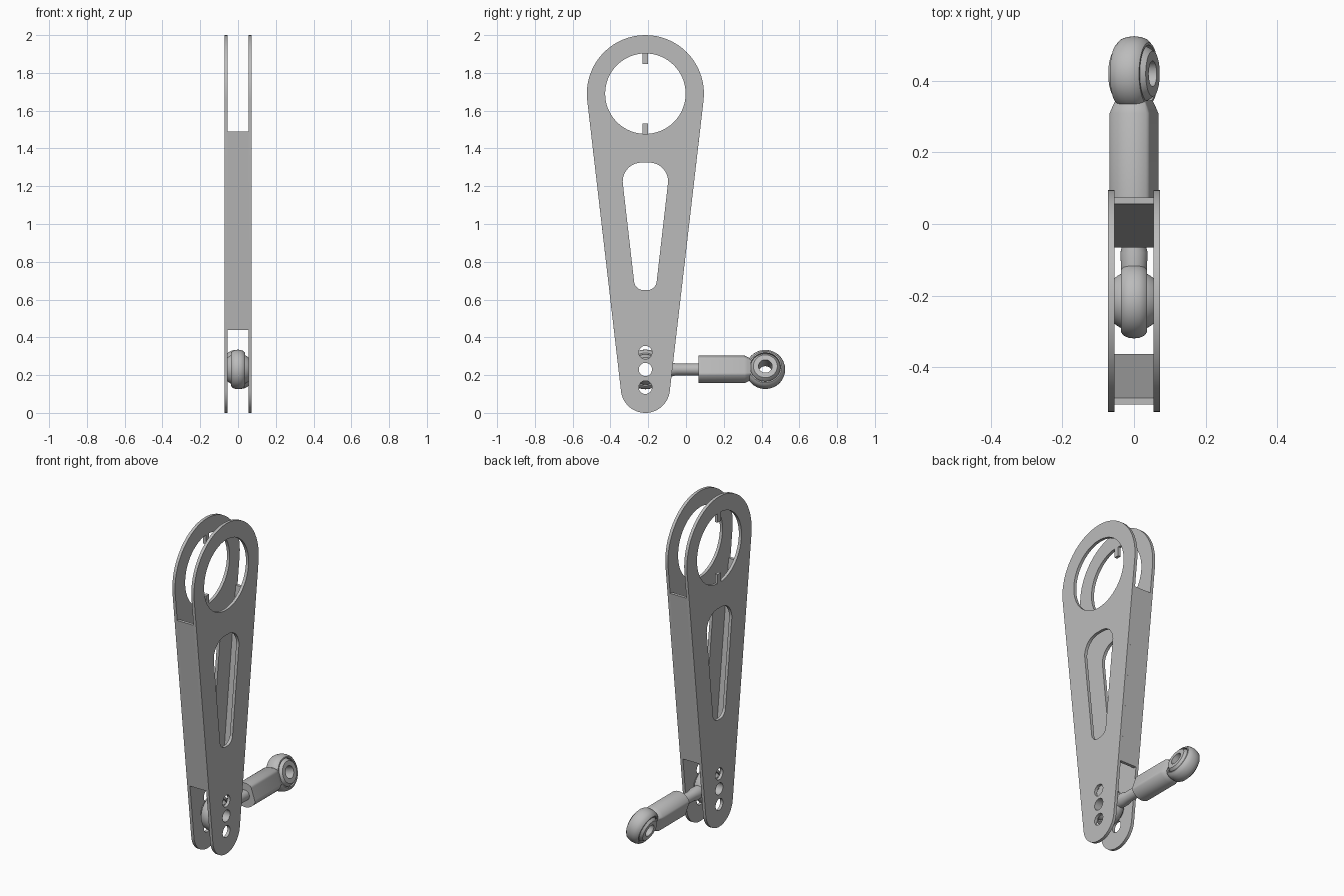
import bpy, bmesh, math
from mathutils import Matrix, Vector
from mathutils.geometry import convex_hull_2d

if "Cube" in bpy.data.objects:
    bpy.data.objects.remove(bpy.data.objects["Cube"])

grey = bpy.data.materials.new("plain grey")
grey.use_nodes = True
GREY = (0.5, 0.5, 0.5, 1)
grey.diffuse_color = GREY
grey.node_tree.nodes["Principled BSDF"].inputs["Base Color"].default_value = GREY

ARM_Y = -0.215            # centre line of the lever arm
TOP_Z, TOP_R = 1.69, 0.31
LOW_Z, LOW_R = 0.13, 0.13
HALF_X, PLATE = 0.0725, 0.018
ROD_Z, EYE_Y = 0.23, 0.42
TWIST = Matrix.Rotation(math.radians(-18), 4, 'Y')


def finish(name, bm, matrix=Matrix()):
    bmesh.ops.remove_doubles(bm, verts=bm.verts, dist=1e-5)
    bmesh.ops.recalc_face_normals(bm, faces=bm.faces)
    me = bpy.data.meshes.new(name)
    bm.to_mesh(me)
    bm.free()
    me.transform(matrix)
    me.materials.clear()
    me.materials.append(grey)
    me.shade_smooth()
    me.set_sharp_from_angle(angle=math.radians(30))
    obj = bpy.data.objects.new(name, me)
    bpy.context.scene.collection.objects.link(obj)
    return obj


def arc(y, z, r, a0=0, a1=360, n=64):
    full = a1 - a0 == 360
    angles = [math.radians(a0 + (a1 - a0) * i / (n if full else n - 1)) for i in range(n)]
    return [Vector((y + r * math.cos(a), z + r * math.sin(a))) for a in angles]


def hull(*circles):
    pts = [p for c in circles for p in arc(*c)]
    return [pts[i] for i in convex_hull_2d(pts)]


def slab(name, loops, x0, x1):
    """Extrude y-z outlines (first outer, rest holes) from x0 to x1."""
    curve = bpy.data.curves.new(name + "_outline", 'CURVE')
    curve.dimensions = '2D'
    curve.fill_mode = 'BOTH'
    curve.extrude = (x1 - x0) / 2
    for loop in loops:
        sp = curve.splines.new('POLY')
        sp.points.add(len(loop) - 1)
        for pt, co in zip(sp.points, loop):
            pt.co = (co[0], co[1], 0, 1)
        sp.use_cyclic_u = True
    tmp = bpy.data.objects.new(name + "_outline", curve)
    me = bpy.data.meshes.new_from_object(tmp)
    bm = bmesh.new()
    bm.from_mesh(me)
    bpy.data.objects.remove(tmp)
    bpy.data.curves.remove(curve)
    bpy.data.meshes.remove(me)
    # local x, y, z become world y, z, x
    to_world = Matrix(((0, 0, 1, (x0 + x1) / 2), (1, 0, 0, 0), (0, 1, 0, 0), (0, 0, 0, 1)))
    return finish(name, bm, to_world)


def lathe(name, profile, matrix, closed=False, limit=None):
    """Spin (along, radius) points about local x; limit(along) flattens the sides."""
    bm = bmesh.new()
    vs = [bm.verts.new((a, 0, r)) for a, r in profile]
    pairs = list(zip(vs, vs[1:])) + ([(vs[-1], vs[0])] if closed else [])
    edges = [bm.edges.new(p) for p in pairs]
    bmesh.ops.spin(bm, geom=vs + edges, cent=(0, 0, 0), axis=(1, 0, 0),
                   angle=math.tau, steps=64)
    if limit:
        for v in bm.verts:
            w = limit(v.co.x)
            v.co.y = max(-w, min(w, v.co.y))
    return finish(name, bm, matrix)


# Side plates with bearing opening, lightening slot and three pin holes
outline = hull((ARM_Y, TOP_Z, TOP_R), (ARM_Y, LOW_Z, LOW_R))
slot = hull((ARM_Y - 0.02, 1.225, 0.1), (ARM_Y + 0.02, 1.225, 0.1),
            (ARM_Y - 0.01, 0.7, 0.05), (ARM_Y + 0.01, 0.7, 0.05))
pins = [arc(ARM_Y, z, 0.035, n=32) for z in (0.135, ROD_Z, 0.32)]
HOLE_R, TAB_W, TAB_R = 0.213, 0.015, 0.157
opening = arc(ARM_Y, TOP_Z, HOLE_R)
tabbed = (arc(ARM_Y, TOP_Z, HOLE_R, -86, 86, 48)
          + [(ARM_Y + TAB_W, TOP_Z + TAB_R), (ARM_Y - TAB_W, TOP_Z + TAB_R)]
          + arc(ARM_Y, TOP_Z, HOLE_R, 94, 266, 48)
          + [(ARM_Y - TAB_W, TOP_Z - TAB_R), (ARM_Y + TAB_W, TOP_Z - TAB_R)])
slab("left_plate", [outline, opening, slot] + pins, HALF_X - PLATE, HALF_X)
slab("right_plate", [outline, tabbed, slot] + pins, -HALF_X, PLATE - HALF_X)

# Front and back webs following the tapered edges
sin_t = (TOP_R - LOW_R) / (TOP_Z - LOW_Z)
cos_t = math.sqrt(1 - sin_t ** 2)


def half_width(z):
    return (LOW_R + (z - LOW_Z) * sin_t) / cos_t


for name, side in (("front_web", -1), ("back_web", 1)):
    z0, z1 = 0.44, 1.49
    quad = [(ARM_Y + side * (half_width(z) - inset), z)
            for z, inset in ((z0, 0), (z1, 0), (z1, PLATE), (z0, PLATE))]
    slab(name, [quad], PLATE - HALF_X, HALF_X - PLATE)


# Ball joints: eye ring and pierced ball
def eye(prefix, y, half, matrix):
    place = Matrix.Translation((0, y, ROD_Z)) @ matrix
    rim = [(half, 0.08), (half, 0.087), (half * 0.75, 0.098), (half * 0.4, 0.103), (0, 0.105)]
    ring = rim + [(-a, r) for a, r in reversed(rim[:-1])]
    lathe(prefix + "_eye", ring, place, closed=True)
    R, w = 0.084, 0.055
    steps = [w * (i / 6 - 1) for i in range(13)]
    ball = [(-w, 0.036)] + [(a, math.sqrt(R * R - a * a)) for a in steps] + [(w, 0.036)]
    lathe(prefix + "_ball", ball, place, closed=True)


eye("arm", ARM_Y, 0.037, Matrix())
eye("link", EYE_Y, 0.043, TWIST)

# Threaded shank and flat-sided socket of the link, lying along y
along_y = Matrix.Translation((0, 0, ROD_Z)) @ TWIST @ Matrix.Rotation(math.pi / 2, 4, 'Z')
lathe("link_shank", [(-0.13, 0), (-0.13, 0.036), (-0.08, 0.038), (-0.05, 0.031),
                     (0.08, 0.031), (0.08, 0)], along_y)
lathe("link_socket", [(0.065, 0), (0.065, 0.073), (0.31, 0.073), (0.325, 0.066),
                      (0.345, 0.056), (0.345, 0)], along_y,
      limit=lambda a: 0.058 if a < 0.32 else (0.052 if a < 0.34 else 0.043))
